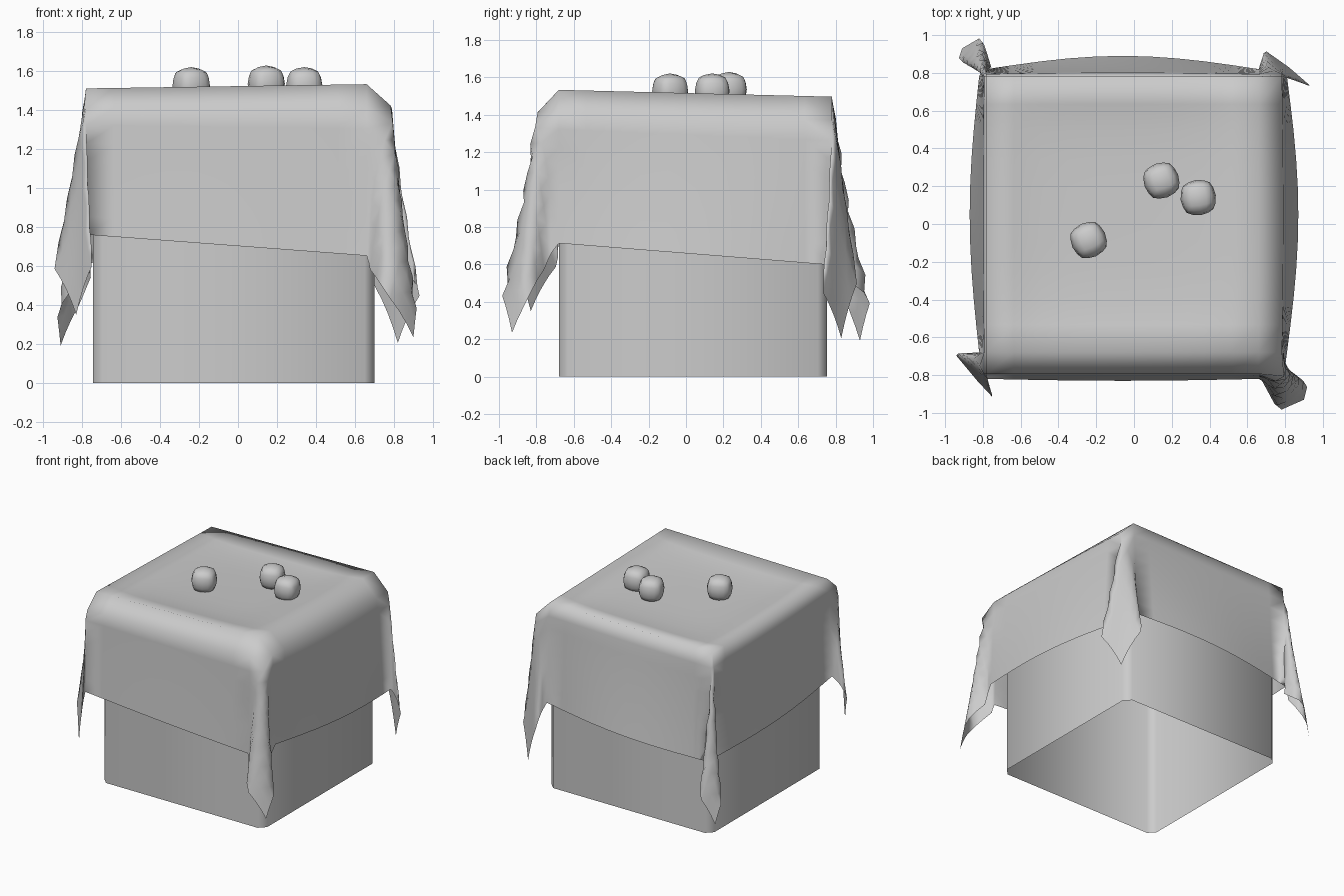
import bpy, math
from mathutils import Vector, Matrix

if "Cube" in bpy.data.objects:
    bpy.data.objects.remove(bpy.data.objects["Cube"])


def add_object(name, verts, faces, angle=None):
    mesh = bpy.data.meshes.new(name)
    mesh.from_pydata(verts, [], faces)
    mesh.update()
    obj = bpy.data.objects.new(name, mesh)
    bpy.context.collection.objects.link(obj)
    bpy.ops.object.select_all(action='DESELECT')
    obj.select_set(True)
    bpy.context.view_layer.objects.active = obj
    if angle is None:
        bpy.ops.object.shade_smooth()
    else:
        bpy.ops.object.shade_smooth_by_angle(angle=math.radians(angle))
    return obj


# Table block: chamfered upright edges, open underneath
X0, X1, Y0, Y1, C, H = -0.745, 0.70, -0.68, 0.755, 0.05, 1.42
ring = [(X0 + C, Y0), (X1 - C, Y0), (X1, Y0 + C), (X1, Y1 - C),
        (X1 - C, Y1), (X0 + C, Y1), (X0, Y1 - C), (X0, Y0 + C)]
verts = [(x, y, z) for z in (0, H) for x, y in ring]
faces = [(i, (i + 1) % 8, (i + 1) % 8 + 8, i + 8) for i in range(8)]
faces.append(tuple(range(8, 16)))
add_object("table_block", verts, faces, 50)

# Cloth: flat top area, drop length D, fold profiles of the hanging corners
FX, FY, D = (-0.78, 0.66), (-0.68, 0.78), 0.83
EDGE_X, EDGE_Y = (0.01, 0.12), (0.11, 0.01)        # rounding at left/right, front/back
FLARE_X, FLARE_Y = (0.08, 0.09), (0.04, 0.10)
# drop length at each corner along its x side and its y side
DROP = {(0, 0): (0.77, 0.75), (1, 0): (0.82, 0.88),
        (1, 1): (0.90, 0.79), (0, 1): (0.82, 0.86)}
SINGLE = [(0, .03, 0), (.25, .02, .02), (.4, .14, .08), (.5, .12, .14),
          (.65, .02, .2), (.8, -.03, .04), (1, 0, .03)]
DOUBLE = [(0, .03, 0), (.3, .16, -.06), (.5, .04, .04), (.7, -.04, .13), (1, 0, .03)]


def sample(profile, k):
    for (k0, a0, b0), (k1, a1, b1) in zip(profile, profile[1:]):
        if k <= k1:
            f = (k - k0) / (k1 - k0)
            return a0 + (a1 - a0) * f, b0 + (b1 - b0) * f
    return profile[-1][1:]


def lerp(a, b, f):
    return a + (b - a) * f


def top_z(x, y):
    nx = 2 * (x - FX[0]) / (FX[1] - FX[0]) - 1
    ny = 2 * (y - FY[0]) / (FY[1] - FY[0]) - 1
    sag = 0.05 * (1 - nx ** 4) * (1 - ny ** 4)
    return 1.505 + 0.015 * x - 0.025 * (y - 0.05) - sag


def hang(r, t):
    return r - 0.06 * min(1, r / 0.16) * (1 - t)


def cloth_point(u, v):
    x, y = min(max(u, FX[0]), FX[1]), min(max(v, FY[0]), FY[1])
    a, b = abs(u - x), abs(v - y)
    z = top_z(x, y)
    i, j = int(u > 0), int(v > 0)
    sx, sy = 2 * i - 1, 2 * j - 1
    t = max(a, b) / D
    w = t ** 1.3
    if a > 1e-6 and b > 1e-6:                      # folded corner
        k = math.atan2(b, a) / (math.pi / 2)
        r = math.hypot(a, b) * lerp(*DROP[i, j], k) / D
        ox, oy = sample(DOUBLE if i == j else SINGLE, k)
        x += sx * (EDGE_X[i] * min(1, 2 - 2 * k) + ox * w)
        y += sy * (EDGE_Y[j] * min(1, 2 * k) + oy * w)
        z -= hang(r, t) * (1 + 0.08 * math.sin(math.pi * k))
    elif a > 1e-6:                                 # left and right sides
        s = (v - FY[0]) / (FY[1] - FY[0])
        x += sx * (EDGE_X[i] + lerp(0.03, FLARE_X[i], math.sin(math.pi * s)) * w)
        z -= hang(a * lerp(DROP[i, 0][0], DROP[i, 1][0], s) / D, t)
    elif b > 1e-6:                                 # front and back sides
        s = (u - FX[0]) / (FX[1] - FX[0])
        y += sy * (EDGE_Y[j] + lerp(0.03, FLARE_Y[j], math.sin(math.pi * s)) * w)
        z -= hang(b * lerp(DROP[0, j][1], DROP[1, j][1], s) / D, t)
    return x, y, z


def stations(lo, hi):
    outer = [0.16 + (D - 0.16) * i / 7 for i in range(8)]
    return ([lo - d for d in reversed(outer)]
            + [lerp(lo, hi, i / 10) for i in range(11)]
            + [hi + d for d in outer])


us, vs = stations(*FX), stations(*FY)
n = len(us)
verts = [cloth_point(u, v) for v in vs for u in us]
faces = [(j * n + i, j * n + i + 1, (j + 1) * n + i + 1, (j + 1) * n + i)
         for j in range(n - 1) for i in range(n - 1)]
add_object("cloth", verts, faces)


# Pebbles: rounded cubes resting on the cloth
def pebble(name, loc, turn, r=0.094):
    bpy.ops.mesh.primitive_cube_add(size=2)
    obj = bpy.context.object
    obj.name = name
    bpy.ops.object.mode_set(mode='EDIT')
    bpy.ops.mesh.subdivide(number_cuts=3)
    bpy.ops.object.mode_set(mode='OBJECT')
    rot = Matrix.Rotation(math.radians(turn), 3, 'Z')
    for v in obj.data.vertices:
        v.co = rot @ (v.co.normalized() * 0.82 + v.co * 0.18) * r
    obj.location = Vector(loc)
    bpy.ops.object.shade_smooth()


pebble("pebble_left", (-0.24, -0.085, 1.527), 25)
pebble("pebble_back", (0.145, 0.23, 1.535), 20)
pebble("pebble_right", (0.34, 0.14, 1.527), 8)
